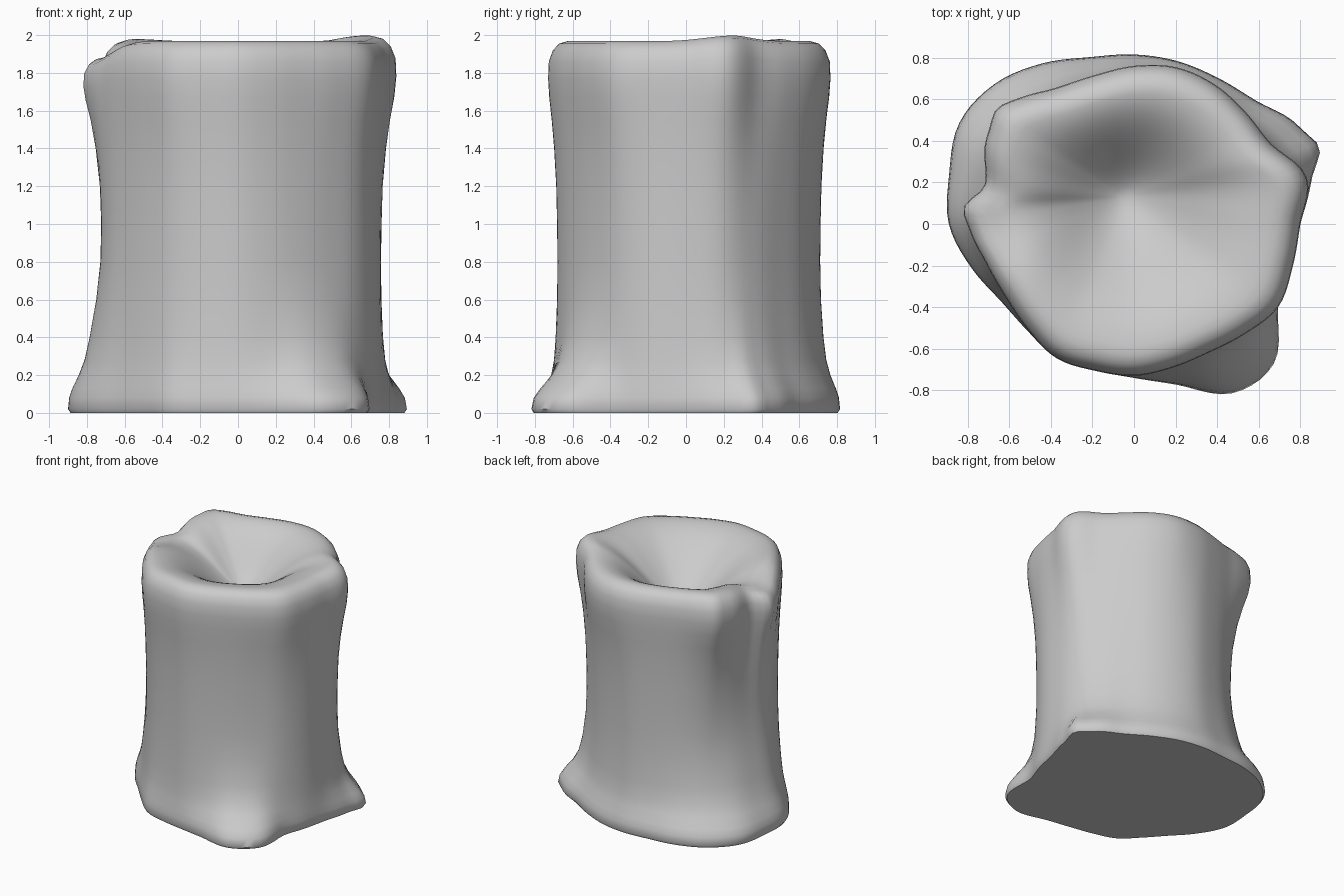
import bpy, bmesh
from math import radians, cos, sin, pi, exp

if "Cube" in bpy.data.objects:
    bpy.data.objects.remove(bpy.data.objects["Cube"])

# Radii every 15 degrees, counter-clockwise from +x
BASE = [.80, .88, .92, .835, .81, .81, .815, .83, .89, .95, .97, .92,
        .89, .81, .74, .725, .745, .73, .74, .80, .93, .95, .80, .78]
RIM = [.80, .86, .765, .76, .775, .78, .76, .74, .755, .825, .82, .74,
       .79, .735, .71, .72, .745, .73, .73, .715, .715, .75, .80, .79]
WAIST = [.755, .765, .73, .70, .70, .705, .71, .70, .705, .71, .70, .70,
         .72, .705, .68, .675, .68, .68, .68, .67, .67, .69, .73, .75]
N = 120


def smooth(vals, u):
    # periodic Catmull-Rom sampling, u in 0..1
    n = len(vals)
    i = int(u * n)
    t = u * n - i
    a, b, c, d = (vals[(i + k) % n] for k in (-1, 0, 1, 2))
    return b + .5 * t * (c - a + t * (2*a - 5*b + 4*c - d + t * (3*(b - c) + d - a)))


def bump(deg, at, width):
    d = (deg - at + 180) % 360 - 180
    return exp(-(d / width) ** 2)


def base_radius(u):
    return smooth(BASE, u) + .055 * bump(360 * u, 22, 5) + .01 * bump(360 * u, 300, 8)


def rim_radius(u):
    deg = 360 * u
    return smooth(RIM, u) + .03 * bump(deg, 140, 5) + .05 * bump(deg, 174, 5)


def rim_height(deg):
    return .03 * bump(deg, 20, 16) - .09 * bump(deg, 178, 19) \
        + .012 * bump(deg, 138, 12)


bm = bmesh.new()
rings = []


def add_ring(points):
    ring = [bm.verts.new(p) for p in points]
    if rings:
        prev = rings[-1]
        for i in range(N):
            j = (i + 1) % N
            bm.faces.new((prev[i], prev[j], ring[j], ring[i]))
    rings.append(ring)


# Outer bark: (height, weight of flared foot, weight of rim outline, scale)
LEVELS = [(0, 1, 0, .985), (.02, 1, 0, 1), (.08, .97, 0, 1), (.13, .88, 0, 1),
          (.2, .7, 0, 1), (.28, .53, 0, 1), (.4, .38, 0, 1), (.6, .18, 0, 1),
          (.8, .05, 0, 1), (1.0, 0, .05, 1), (1.2, 0, .14, 1), (1.4, 0, .36, 1),
          (1.55, 0, .62, 1), (1.67, 0, .88, 1), (1.77, 0, 1, 1),
          (1.86, 0, 1, .995), (1.92, 0, 1, .965), (1.955, 0, 1, .92),
          (1.968, 0, 1, .86)]

for z, wf, wr, s in LEVELS:
    pts = []
    for i in range(N):
        u, a = i / N, 2 * pi * i / N
        w = smooth(WAIST, u)
        # the foot spreads slowly on the left, abruptly elsewhere
        foot = wf ** (1.9 - .9 * bump(360 * u, 180, 55))
        r = s * (w + foot * (base_radius(u) - w) + wr * (rim_radius(u) - w))
        lift = rim_height(360 * u) * max(0, (z - 1.6) / .37)
        pts.append((r * cos(a), r * sin(a), z + lift))
    add_ring(pts)

# Hollow in the top, sunk towards a centre slightly behind the middle
CX, CY, DEPTH = -.04, .13, .37
lip = [v.co.copy() for v in rings[-1]]
for k in range(1, 17):
    f = 1 - k / 16.5
    d = DEPTH * (.5 + .5 * cos(pi * f ** .85))
    pts = []
    for i, p in enumerate(lip):
        rnd = (1 - f) ** .8
        a = 2 * pi * i / N
        r = p.xy.length * (1 - rnd) + .68 * rnd
        x = CX * (1 - f) + r * cos(a) * f
        y = CY * (1 - f) + r * sin(a) * f
        pts.append((x, y, 1.968 + (p.z - 1.968) * f ** 3 - d))
    add_ring(pts)

# Caps for hollow floor and underside
bm.faces.new(rings[-1])
bm.faces.new(list(reversed(rings[0])))
bmesh.ops.recalc_face_normals(bm, faces=bm.faces)

mesh = bpy.data.meshes.new("hollow_stump")
bm.to_mesh(mesh)
bm.free()
stump = bpy.data.objects.new("hollow_stump", mesh)
bpy.context.collection.objects.link(stump)
bpy.context.view_layer.objects.active = stump
stump.select_set(True)
bpy.ops.object.shade_smooth_by_angle(angle=radians(50))
